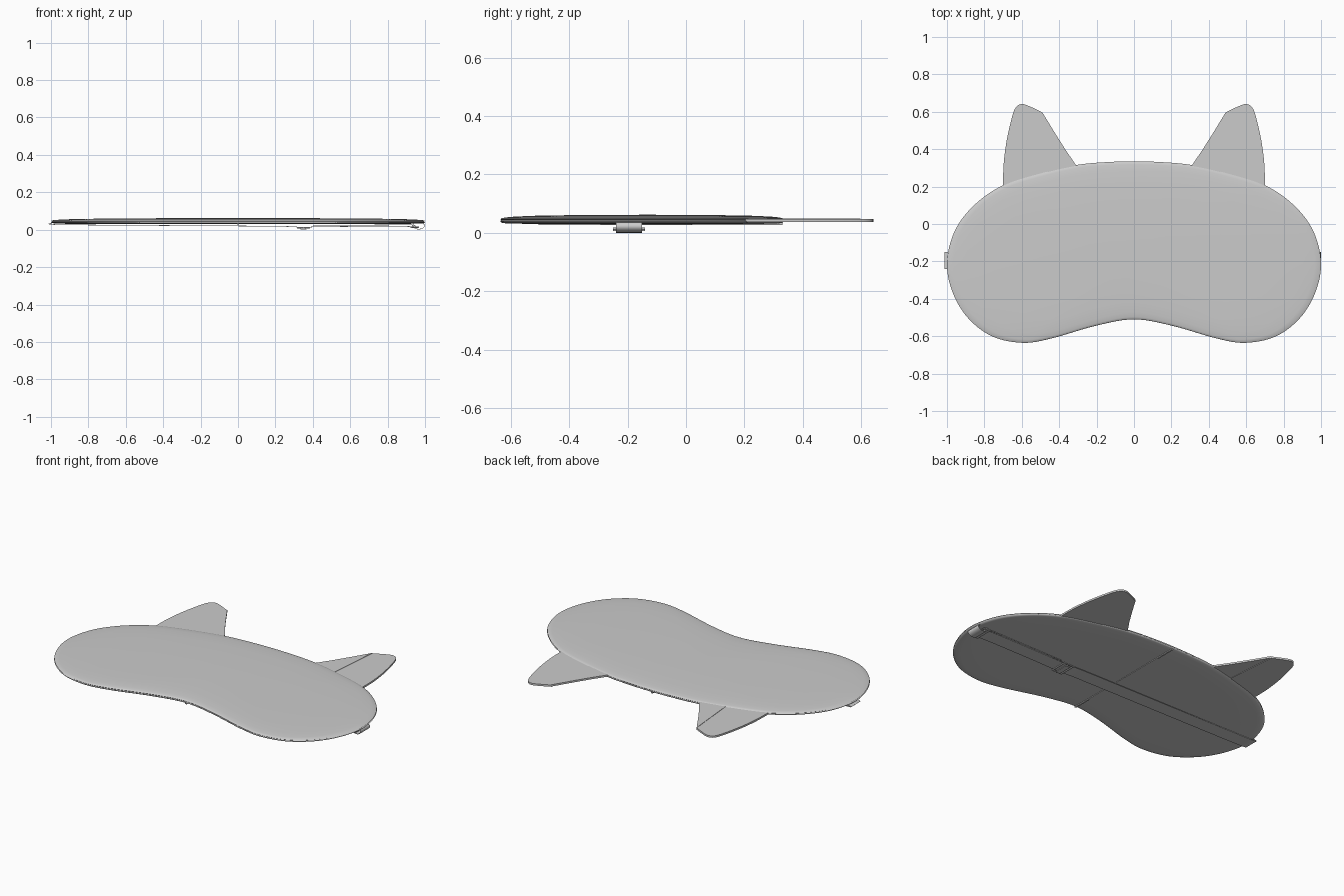
import bpy, bmesh, math
from mathutils import Vector, Matrix

if "Cube" in bpy.data.objects:
    bpy.data.objects.remove(bpy.data.objects["Cube"])


def finish(name, bm, angle=40):
    bmesh.ops.recalc_face_normals(bm, faces=bm.faces[:])
    me = bpy.data.meshes.new(name)
    bm.to_mesh(me)
    bm.free()
    ob = bpy.data.objects.new(name, me)
    bpy.context.collection.objects.link(ob)
    bpy.ops.object.select_all(action='DESELECT')
    ob.select_set(True)
    bpy.context.view_layer.objects.active = ob
    bpy.ops.object.shade_smooth_by_angle(angle=math.radians(angle))
    return ob


def spline(pts, closed, n=8):
    # Catmull-Rom curve through the points
    P = [Vector(p) for p in pts]
    m = len(P)
    get = (lambda i: P[i % m]) if closed else (lambda i: P[max(0, min(m - 1, i))])
    out = []
    for i in range(m if closed else m - 1):
        a, b, c, d = (get(i + k) for k in (-1, 0, 1, 2))
        for j in range(n):
            t = j / n
            out.append(0.5 * (2 * b + (c - a) * t + (2 * a - 5 * b + 4 * c - d) * t * t
                              + (3 * b - a - 3 * c + d) * t ** 3))
    if not closed:
        out.append(P[-1])
    return out


def slab(name, pts, z0, z1, side):
    # flat panel with a slightly softened rim
    bm = bmesh.new()
    f = bm.faces.new([bm.verts.new((side * p[0], p[1], z0)) for p in pts])
    r = bmesh.ops.extrude_face_region(bm, geom=[f])
    bmesh.ops.translate(bm, vec=(0, 0, z1 - z0),
                        verts=[v for v in r['geom'] if isinstance(v, bmesh.types.BMVert)])
    return finish(name, bm)


def ribbon(name, path, y0, y1, t, closed=False):
    # band of thickness t following a path in the xz plane
    n = len(path)
    bm = bmesh.new()
    rings = []
    for i, p in enumerate(path):
        a = path[(i - 1) % n] if closed else path[max(i - 1, 0)]
        b = path[(i + 1) % n] if closed else path[min(i + 1, n - 1)]
        d = (b - a).normalized()
        o = Vector((-d.y, d.x)) * t / 2
        q, r = p + o, p - o
        rings.append([bm.verts.new(v) for v in ((q.x, y0, q.y), (q.x, y1, q.y),
                                                (r.x, y1, r.y), (r.x, y0, r.y))])
    for i in range(n if closed else n - 1):
        A, B = rings[i], rings[(i + 1) % n]
        for k in range(4):
            bm.faces.new((A[k], A[(k + 1) % 4], B[(k + 1) % 4], B[k]))
    if not closed:
        bm.faces.new(rings[0])
        bm.faces.new(rings[-1])
    return finish(name, bm, 50)


def buckle(name, x, z, half_x, half_y, r, bars):
    # rounded wire frame made from thin rods
    bm = bmesh.new()

    def rod(c, length, axis):
        rot = Matrix.Rotation(math.pi / 2, 4, 'X' if axis == 'y' else 'Y')
        bmesh.ops.create_cone(bm, cap_ends=True, segments=12, radius1=r, radius2=r,
                              depth=length, matrix=Matrix.Translation(c) @ rot)
    for bx in bars:
        rod((x + bx, YC, z), 2 * half_y, 'y')
    for s in (-1, 1):
        rod((x, YC + s * (half_y - r), z), 2 * half_x, 'x')
    return finish(name, bm)


YC = -0.195

# padded mask body: scaled copies of the outline
half = [(0.16, 0.33), (0.31, 0.315), (0.50, 0.272), (0.70, 0.207), (0.85, 0.105),
        (0.955, -0.03), (1.0, -0.2), (0.972, -0.36), (0.89, -0.50), (0.76, -0.60),
        (0.6, -0.635), (0.45, -0.614), (0.2, -0.543)]
outline = spline([(0, 0.335)] + half + [(0, -0.51)]
                 + [(-x, y) for x, y in reversed(half)], True)
profile = [(0.25, .062), (0.5, .061), (0.75, .059), (0.9, .056), (0.965, .053), (0.99, .0505),
           (0.999, .047), (0.993, .044), (1.0, .041), (0.997, .037), (0.985, .034),
           (0.95, .032), (0.8, .031), (0.5, .030), (0.25, .0295)]
C = Vector((0, -0.13))
bm = bmesh.new()
rings = []
for s, z in profile:
    rings.append([bm.verts.new((*(C + (p - C) * s), z)) for p in outline])
n = len(outline)
for A, B in zip(rings, rings[1:]):
    for i in range(n):
        bm.faces.new((A[i], A[(i + 1) % n], B[(i + 1) % n], B[i]))
for R, z in ((rings[0], .0622), (rings[-1], .0293)):
    c = bm.verts.new((*C, z))
    for i in range(n):
        bm.faces.new((R[i], R[(i + 1) % n], c))
finish("mask_body", bm, 60)

# centre seam on the back
slab("back_seam", [(-0.005, -0.505), (0.005, -0.505), (0.005, 0.33), (-0.005, 0.33)],
     .0265, .036, 1)

# ears, each with a folded inner flap
tip = spline([(0.70, 0.2), (0.697, 0.32), (0.68, 0.45), (0.65, 0.58), (0.628, 0.628),
              (0.598, 0.641), (0.56, 0.63), (0.49, 0.597)], False, 5)
flap = [(0.49, 0.597), (0.425, 0.49), (0.365, 0.395), (0.30, 0.30), (0.46, 0.25)]
for side, label in ((-1, "left"), (1, "right")):
    slab(label + "_ear", [tuple(p) for p in tip] + [(0.46, 0.25)], .037, .048, side)
    slab(label + "_ear_flap", flap, .039, .050, side)

# elastic strap, doubled back between ring and slider
path = spline([(-0.975, .041), (-0.996, .035), (-0.975, .0275), (-0.55, .0235), (0, .020),
               (0.3, .016), (0.335, .003), (0.365, .003), (0.40, .015), (0.88, .018),
               (0.925, .011), (0.94, .010), (0.95, .018), (0.93, .0255), (0.85, .0255),
               (0.4, .0235)], False, 4)
ribbon("strap", path, YC - 0.045, YC + 0.045, .003)

# short anchor loop at the end of the strap
loop = [Vector((0.966 + 0.031 * math.cos(a), .022 + .019 * math.sin(a)))
        for a in (2 * math.pi * i / 24 for i in range(24))]
ribbon("anchor_loop", loop, YC - 0.045, YC + 0.045, .003, True)

# strap hardware
buckle("strap_slider", 0.35, .010, 0.035, 0.055, .004, (-0.032, 0, 0.032))
buckle("strap_ring", 0.945, .014, 0.022, 0.055, .004, (-0.02, 0.02))
